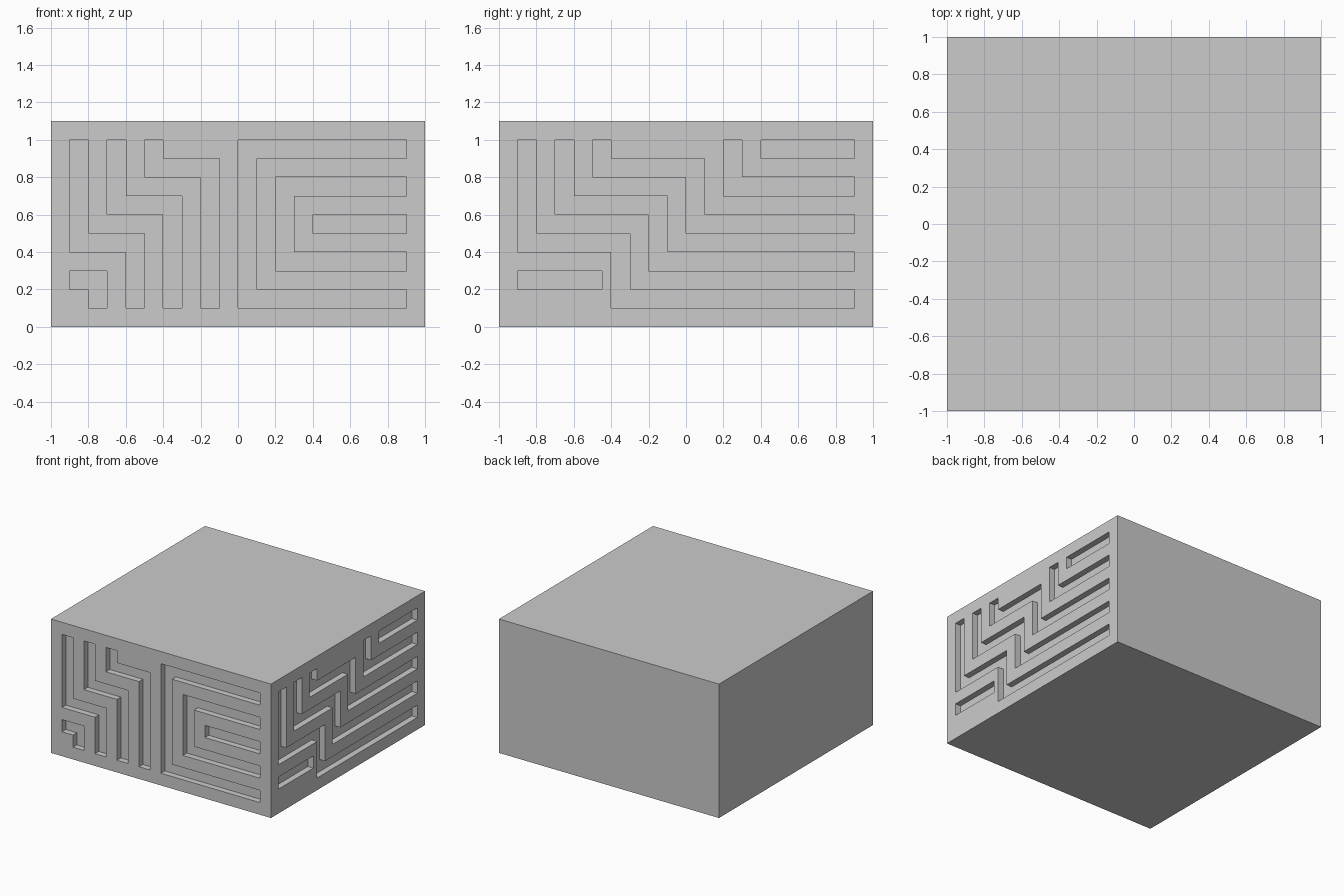
import bpy, bmesh
from mathutils import Vector

if "Cube" in bpy.data.objects:
    bpy.data.objects.remove(bpy.data.objects["Cube"])

HALF, HEIGHT = 1.0, 1.1     # block half width and height
WIDTH, DEPTH = 0.1, 0.05    # groove width and depth

grey = bpy.data.materials.new("stone grey")
grey.diffuse_color = (0.6, 0.6, 0.6, 1)
grey.use_nodes = True
grey.node_tree.nodes["Principled BSDF"].inputs["Base Color"].default_value = grey.diffuse_color


def make_object(name, bm):
    bmesh.ops.recalc_face_normals(bm, faces=bm.faces)
    mesh = bpy.data.meshes.new(name)
    bm.to_mesh(mesh)
    bm.free()
    mesh.materials.append(grey)
    obj = bpy.data.objects.new(name, mesh)
    bpy.context.collection.objects.link(obj)
    return obj


def strip_outline(path):
    """Outline of a right-angled centre line widened to the groove width."""
    pts = [Vector(p) for p in path]
    dirs = [(b - a).normalized() for a, b in zip(pts, pts[1:])]
    normals = [Vector((-d.y, d.x)) * WIDTH / 2 for d in dirs]
    offsets = [normals[0]]
    offsets += [a + b for a, b in zip(normals, normals[1:])]
    offsets.append(normals[-1])
    left = [p + o for p, o in zip(pts, offsets)]
    right = [p - o for p, o in zip(pts, offsets)]
    return left + right[::-1]


def groove_cutter(name, paths, place, inward):
    bm = bmesh.new()
    for path in paths:
        verts = [bm.verts.new(place(p.x, p.y)) for p in strip_outline(path)]
        face = bm.faces.new(verts)
        ext = bmesh.ops.extrude_face_region(bm, geom=[face])
        moved = [g for g in ext["geom"] if isinstance(g, bmesh.types.BMVert)]
        bmesh.ops.translate(bm, verts=moved, vec=Vector(inward) * 2 * DEPTH)
    obj = make_object(name, bm)
    obj.hide_render = True
    return obj


# Groove centre lines on the front, as (x, z)
front_paths = [
    [(-.85, 1), (-.85, .45), (-.55, .45), (-.55, .1)],
    [(-.65, 1), (-.65, .65), (-.35, .65), (-.35, .1)],
    [(-.45, 1), (-.45, .85), (-.15, .85), (-.15, .1)],
    [(-.9, .25), (-.75, .25), (-.75, .1)],
    [(.9, .95), (.05, .95), (.05, .15), (.9, .15)],
    [(.9, .75), (.25, .75), (.25, .35), (.9, .35)],
    [(.4, .55), (.9, .55)],
]
# Groove centre lines on the right side, as (y, z)
side_paths = [
    [(-.85, 1), (-.85, .45), (-.35, .45), (-.35, .15), (.9, .15)],
    [(-.65, 1), (-.65, .65), (-.15, .65), (-.15, .35), (.9, .35)],
    [(-.45, 1), (-.45, .85), (.05, .85), (.05, .55), (.9, .55)],
    [(.25, 1), (.25, .75), (.9, .75)],
    [(.4, .95), (.9, .95)],
    [(-.9, .25), (-.45, .25)],
]

# Solid block
bm = bmesh.new()
bmesh.ops.create_cube(bm, size=1)
bmesh.ops.scale(bm, verts=bm.verts, vec=(2 * HALF, 2 * HALF, HEIGHT))
bmesh.ops.translate(bm, verts=bm.verts, vec=(0, 0, HEIGHT / 2))
block = make_object("grooved_block", bm)

# Cut the grooves into both faces
out = HALF + DEPTH
cutters = [
    groove_cutter("front_groove_cutter", front_paths,
                  lambda u, v: (u, -out, v), (0, 1, 0)),
    groove_cutter("side_groove_cutter", side_paths,
                  lambda u, v: (out, u, v), (-1, 0, 0)),
]
bpy.context.view_layer.objects.active = block
for cutter in cutters:
    mod = block.modifiers.new(cutter.name, "BOOLEAN")
    mod.operation = "DIFFERENCE"
    mod.solver = "EXACT"
    mod.object = cutter
    bpy.ops.object.modifier_apply(modifier=mod.name)
    bpy.data.objects.remove(cutter)
